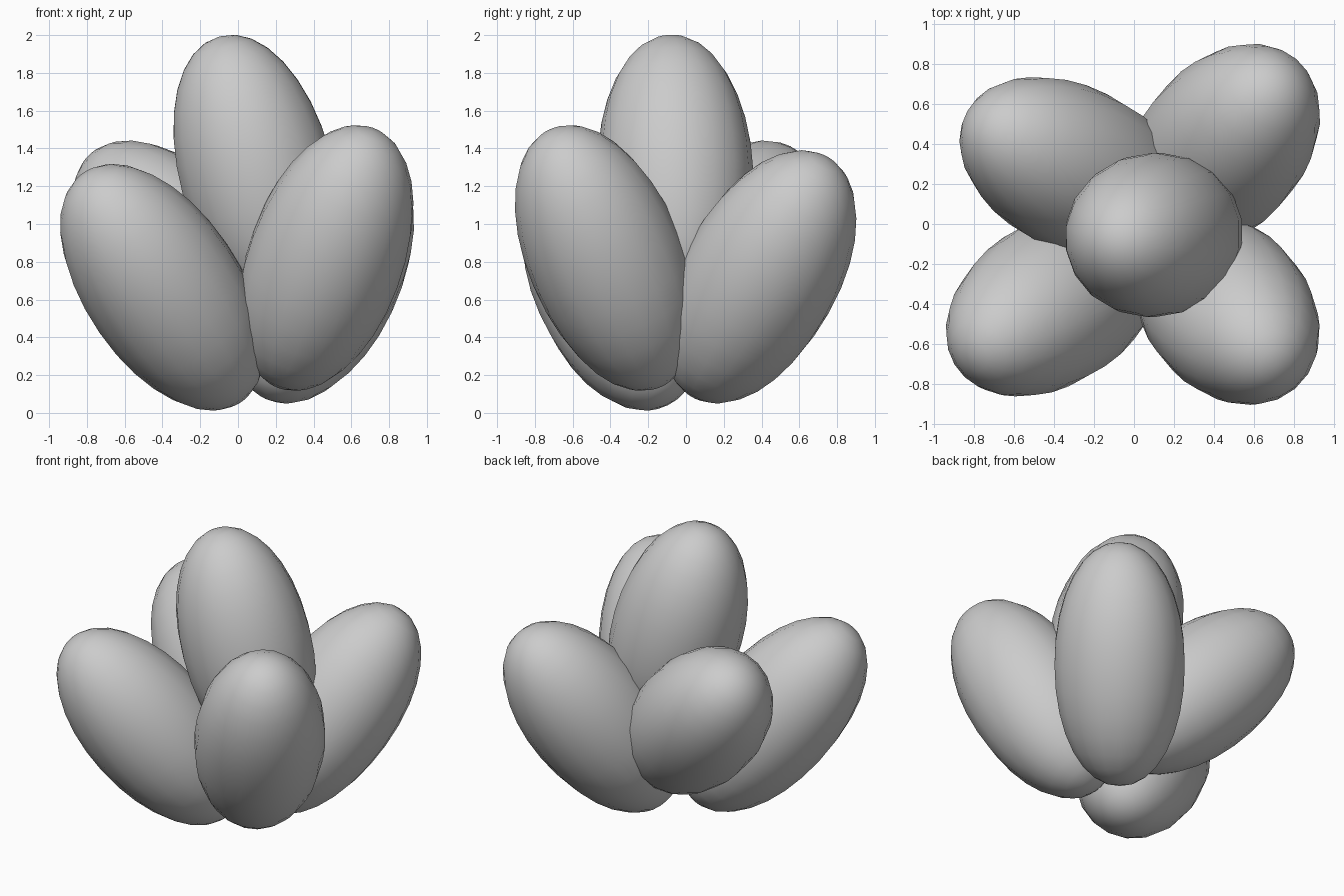
import bpy, bmesh
from mathutils import Vector

if "Cube" in bpy.data.objects:
    bpy.data.objects.remove(bpy.data.objects["Cube"])

FULL = 2.06  # fullness of the rounded profile (2 = plain ellipsoid)


def petal(name, centre, axis, length, radius):
    """Elongated egg around a tilted axis (length and radius are halves)."""
    bm = bmesh.new()
    bmesh.ops.create_uvsphere(bm, u_segments=18, v_segments=16, radius=1)
    for v in bm.verts:
        r = (v.co.x ** 2 + v.co.y ** 2) ** 0.5
        k = r ** (2 / FULL) / r if r > 1e-5 else 0
        t = abs(v.co.z) ** (2 / FULL) * (1 if v.co.z > 0 else -1)
        v.co = Vector((v.co.x * k * radius, v.co.y * k * radius, t * length))
    rot = Vector((0, 0, 1)).rotation_difference(Vector(axis).normalized())
    bm.transform(rot.to_matrix().to_4x4())
    bmesh.ops.translate(bm, verts=bm.verts, vec=centre)
    me = bpy.data.meshes.new(name)
    for f in bm.faces:
        f.smooth = True
    bm.to_mesh(me)
    bm.free()
    ob = bpy.data.objects.new(name, me)
    bpy.context.collection.objects.link(ob)


# Upright middle petal and four outer petals leaning outwards
petal("centre_petal", (0.10, -0.055, 1.26), (-0.26, -0.04, 0.965), 0.76, 0.412)
petal("front_left_petal", (-0.40, -0.39, 0.665), (-0.53, -0.35, 0.77), 0.77, 0.412)
petal("front_right_petal", (0.465, -0.425, 0.82), (0.32, -0.37, 0.87), 0.77, 0.412)
petal("back_right_petal", (0.445, 0.39, 0.72), (0.38, 0.45, 0.80), 0.77, 0.415)
petal("back_left_petal", (-0.29, 0.27, 0.845), (-0.65, 0.34, 0.68), 0.75, 0.412)
